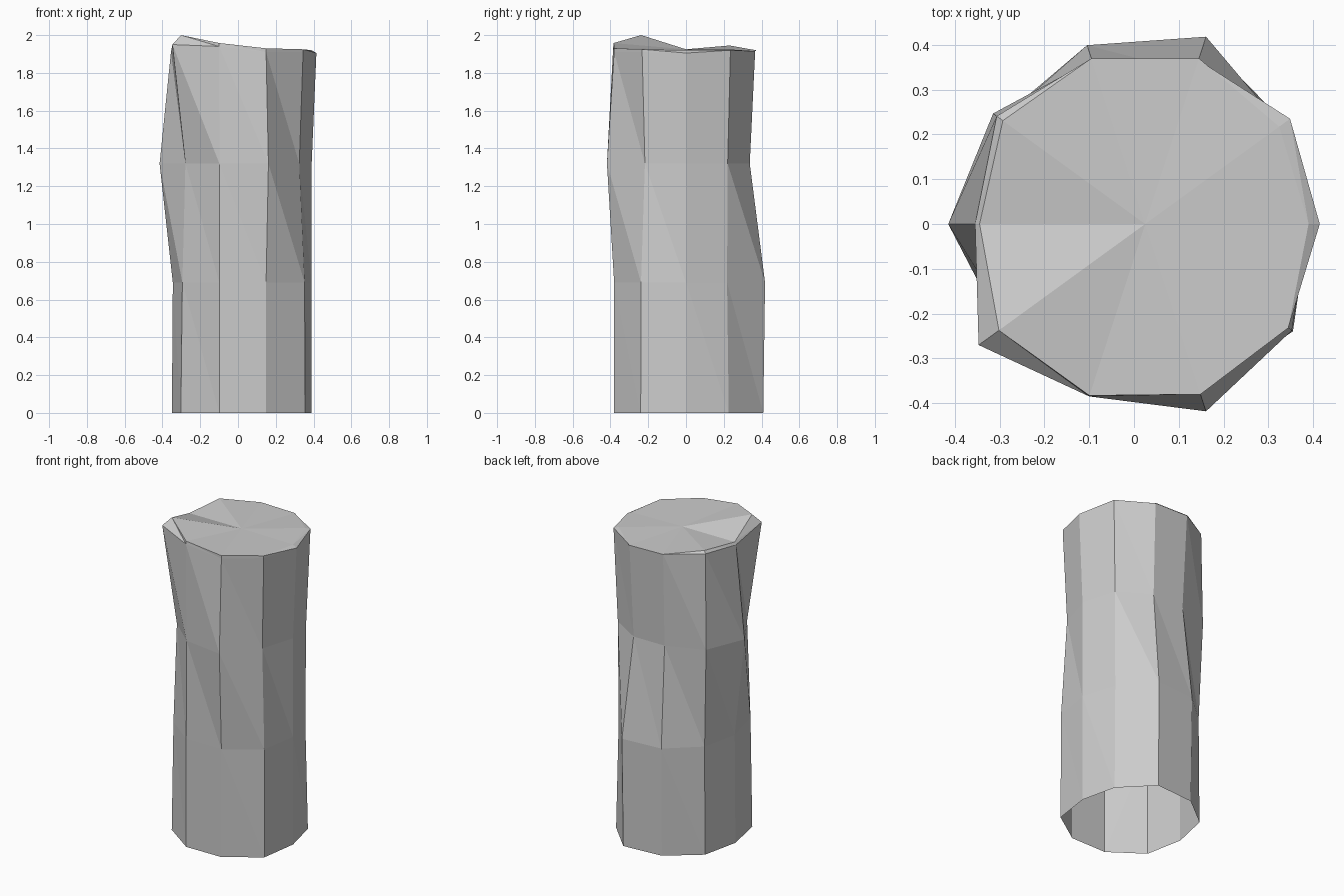
import bpy, bmesh
from math import cos, sin, pi

if "Cube" in bpy.data.objects:
    bpy.data.objects.remove(bpy.data.objects["Cube"])

SIDES = 10
CX = 0.025  # trunk axis offset


# radius at every 36 degrees, counter-clockwise from +x
base = [.365, .385, .43, .41, .40, .375, .405, .402, .40, .408]
lower = [.365, .37, .44, .42, .395, .37, .395, .402, .40, .405]
upper = [.365, .375, .355, .355, .42, .44, .375, .40, .44, .37]
lip = [.39, .40, .385, .385, .41, .38, .46, .405, .40, .395]
cap = [.365, .37, .389, .389, .393, .37, .404, .403, .40, .395]
lip_z = [1.905, 1.92, 1.915, 1.92, 1.93, 1.91, 1.95, 1.94, 1.91, 1.91]
cap_z = [1.92, 1.925, 1.915, 1.92, 1.945, 1.925, 2.0, 1.958, 1.93, 1.925]


def add_ring(bm, radii, heights):
    return [bm.verts.new((CX + r * cos(2 * pi * k / SIDES),
                          r * sin(2 * pi * k / SIDES), z))
            for k, (r, z) in enumerate(zip(radii, heights))]


bm = bmesh.new()
rings = [add_ring(bm, base, [0] * SIDES),
         add_ring(bm, lower, [0.69] * SIDES),
         add_ring(bm, upper, [1.32] * SIDES),
         add_ring(bm, lip, lip_z),
         add_ring(bm, cap, cap_z)]

# faceted walls and narrow top bevel
for lo, up in zip(rings, rings[1:]):
    for k in range(SIDES):
        n = (k + 1) % SIDES
        bm.faces.new((lo[k], lo[n], up[k]))
        bm.faces.new((lo[n], up[n], up[k]))

# uneven top fan; the bottom stays open
centre = bm.verts.new((CX, 0, 1.925))
for k in range(SIDES):
    bm.faces.new((rings[-1][k], rings[-1][(k + 1) % SIDES], centre))

mesh = bpy.data.meshes.new("column")
bm.to_mesh(mesh)
bm.free()
column = bpy.data.objects.new("column", mesh)
bpy.context.collection.objects.link(column)
